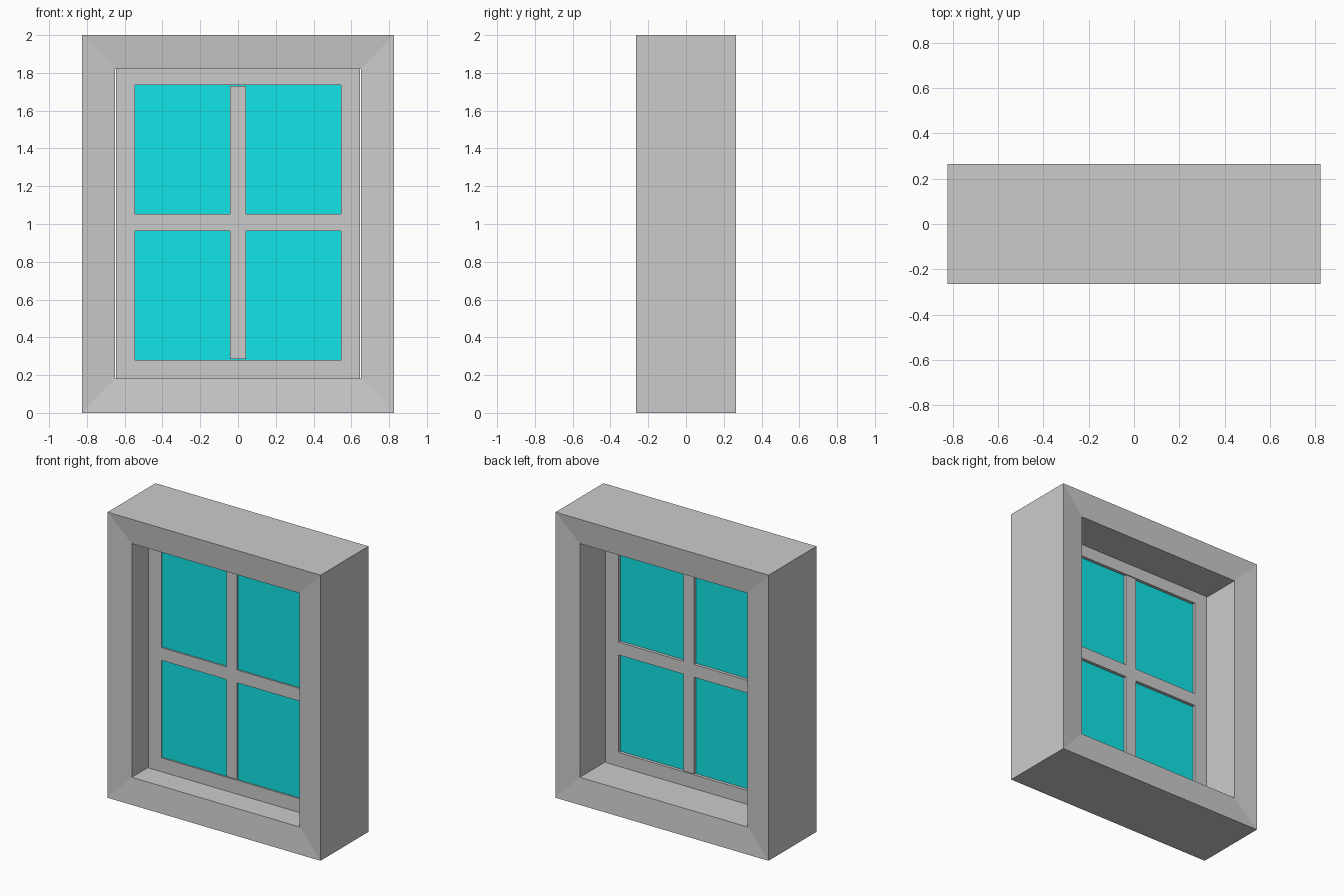
import bpy

if "Cube" in bpy.data.objects:
    bpy.data.objects.remove(bpy.data.objects["Cube"])


def make_object(name, verts, faces):
    mesh = bpy.data.meshes.new(name)
    mesh.from_pydata(verts, [], faces)
    mesh.update()
    obj = bpy.data.objects.new(name, mesh)
    bpy.context.collection.objects.link(obj)
    return obj


def box(name, x0, x1, y0, y1, z0, z1):
    bpy.ops.mesh.primitive_cube_add(
        size=1, location=((x0 + x1) / 2, (y0 + y1) / 2, (z0 + z1) / 2))
    obj = bpy.context.object
    obj.name = obj.data.name = name
    obj.scale = (x1 - x0, y1 - y0, z1 - z0)
    return obj


def rect_ring(name, rings):
    """Closed mitred frame: each ring is (half width, z low, z high, y)."""
    verts = []
    for w, lo, hi, y in rings:
        verts += [(-w, y, lo), (w, y, lo), (w, y, hi), (-w, y, hi)]
    n = len(rings)
    faces = []
    for r in range(n):
        a, b = 4 * r, 4 * ((r + 1) % n)
        for i in range(4):
            j = (i + 1) % 4
            faces.append((a + i, a + j, b + j, b + i))
    return make_object(name, verts, faces)


# Deep outer frame, both faces sloping slightly in towards the opening
rect_ring("outer_frame", [
    (0.825, 0.0, 2.0, 0.265), (0.825, 0.0, 2.0, -0.265),
    (0.65, 0.183, 1.82, -0.247), (0.65, 0.183, 1.82, 0.247)])

# Thin sash, with a hairline gap at its sides
FRONT, BACK = -0.07, -0.03
rect_ring("sash", [
    (0.645, 0.183, 1.82, BACK), (0.645, 0.183, 1.82, FRONT),
    (0.545, 0.28, 1.735, FRONT), (0.545, 0.28, 1.735, BACK)])

# Glazing bars
box("horizontal_bar", -0.545, 0.545, FRONT, BACK, 0.963, 1.052)
box("vertical_bar_lower", -0.042, 0.042, FRONT, BACK, 0.285, 0.963)
box("vertical_bar_upper", -0.042, 0.042, FRONT, BACK, 1.052, 1.73)

# Glass pane
glass = box("glass", -0.55, 0.55, -0.06, -0.052, 0.275, 1.74)
mat = bpy.data.materials.new("glass_cyan")
mat.diffuse_color = (0.006, 0.78, 0.8, 1)
mat.use_nodes = True
mat.node_tree.nodes["Principled BSDF"].inputs["Base Color"].default_value = mat.diffuse_color
glass.data.materials.append(mat)
